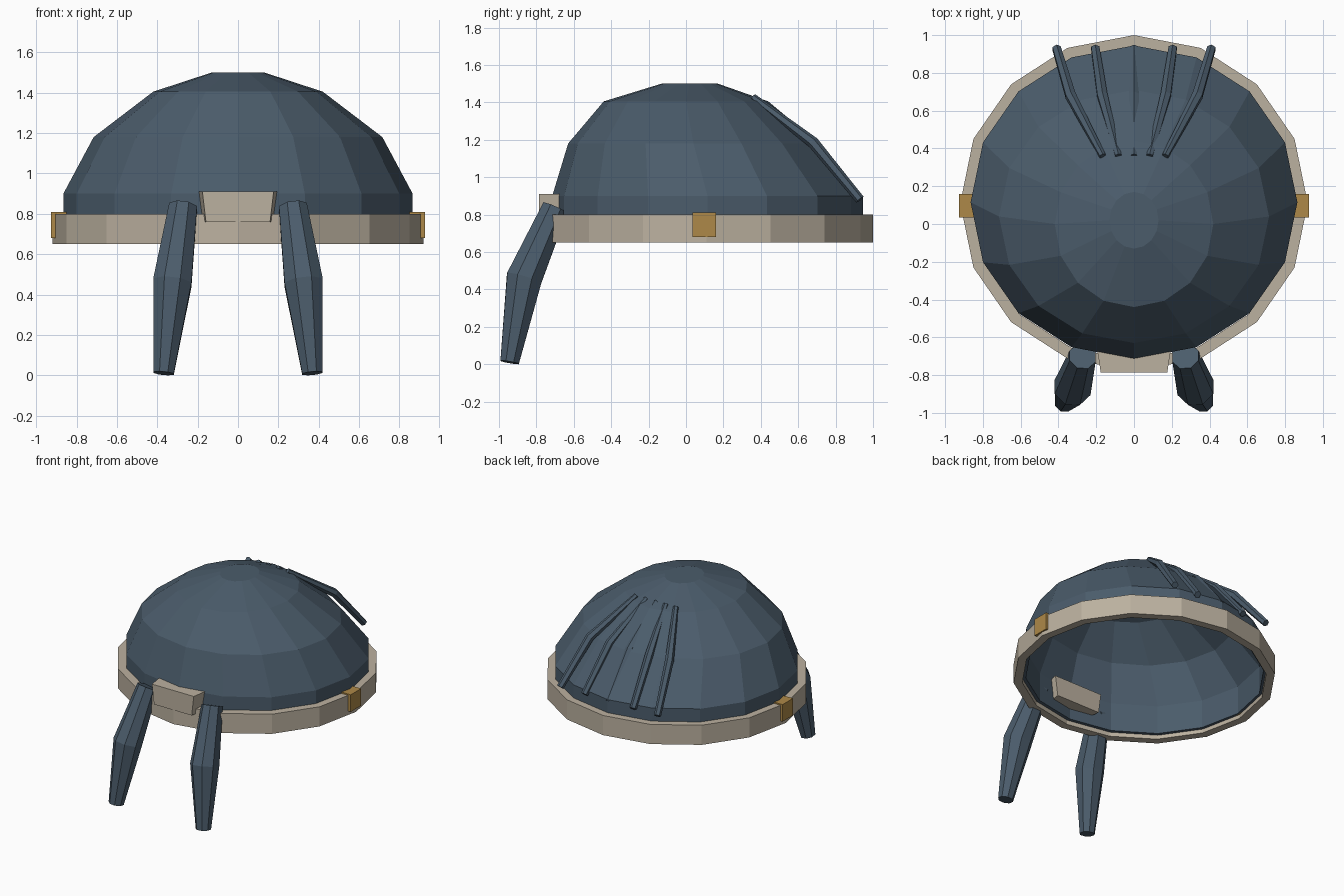
import bpy, bmesh, math
from mathutils import Vector

if "Cube" in bpy.data.objects:
    bpy.data.objects.remove(bpy.data.objects["Cube"])

SIDES = 16


def material(name, rgb):
    m = bpy.data.materials.new(name)
    m.diffuse_color = (*rgb, 1)
    m.use_nodes = True
    m.node_tree.nodes["Principled BSDF"].inputs["Base Color"].default_value = m.diffuse_color
    return m


BLUE = material("slate_blue", (0.07, 0.107, 0.147))
BEIGE = material("warm_beige", (0.50, 0.44, 0.35))
GOLD = material("dull_gold", (0.42, 0.25, 0.065))


def finish(name, bm, mat):
    bmesh.ops.recalc_face_normals(bm, faces=bm.faces)
    me = bpy.data.meshes.new(name)
    bm.to_mesh(me)
    bm.free()
    me.materials.append(mat)
    ob = bpy.data.objects.new(name, me)
    bpy.context.collection.objects.link(ob)
    return ob


def bridge(bm, a, b):
    n = len(a)
    for i in range(n):
        j = (i + 1) % n
        bm.faces.new((a[i], a[j], b[j], b[i]))


def ellipse(bm, cy, rx, ry, z):
    """Horizontal loop with one vertex pointing straight back."""
    return [bm.verts.new((rx * math.sin(t), cy + ry * math.cos(t), z))
            for t in (2 * math.pi * i / SIDES for i in range(SIDES))]


def tube(name, points, radii, sides, mat):
    """Tapered tube following a path, capped at both ends."""
    bm = bmesh.new()
    pts = [Vector(p) for p in points]
    loops = []
    for i, (p, r) in enumerate(zip(pts, radii)):
        d = (pts[min(i + 1, len(pts) - 1)] - pts[max(i - 1, 0)]).normalized()
        u = Vector((1, 0, 0))
        u = (u - d * u.dot(d)).normalized()
        v = d.cross(u)
        loops.append([bm.verts.new(p + r * (math.cos(t) * u + math.sin(t) * v))
                      for t in (2 * math.pi * (k + 0.5) / sides for k in range(sides))])
    for a, b in zip(loops, loops[1:]):
        bridge(bm, a, b)
    bm.faces.new(loops[0])
    bm.faces.new(loops[-1])
    return finish(name, bm, mat)


def block(name, lo, hi, mat):
    bm = bmesh.new()
    bmesh.ops.create_cube(bm, size=1)
    for v in bm.verts:
        v.co = Vector([(hi if c > 0 else lo)[i] for i, c in enumerate(v.co)])
    return bm, name, mat


# Faceted dome, swept back toward the rim, open underneath
bm = bmesh.new()
profile = [(0.115, 0.865, 0.83, 0.68), (0.115, 0.865, 0.83, 0.90),
           (0.04, 0.715, 0.67, 1.18), (0.00, 0.42, 0.44, 1.405),
           (0.02, 0.13, 0.15, 1.50)]
rows = [ellipse(bm, *p) for p in profile]
for a, b in zip(rows, rows[1:]):
    bridge(bm, a, b)
bm.faces.new(rows[-1])
dome = finish("dome", bm, BLUE)
shell = dome.modifiers.new("shell", "SOLIDIFY")
shell.thickness = 0.025
shell.offset = -1

# Rim band around the opening
bm = bmesh.new()
outer = [ellipse(bm, 0.11, 0.92, 0.89, z) for z in (0.65, 0.80)]
inner = [ellipse(bm, 0.11, 0.86, 0.83, z) for z in (0.65, 0.80)]
bridge(bm, outer[0], outer[1])
bridge(bm, outer[1], inner[1])
bridge(bm, inner[1], inner[0])
bridge(bm, inner[0], outer[0])
finish("rim_band", bm, BEIGE)

# Front clasp, narrower at the front and at the bottom
bm, name, mat = block("front_clasp", (-0.205, -0.785, 0.76), (0.205, -0.60, 0.91), BEIGE)
for v in bm.verts:
    if v.co.y < -0.7:
        v.co.x *= 0.86
    if v.co.z < 0.8:
        v.co.x *= 0.9
finish(name, bm, mat)

for side, s in (("left", -1), ("right", 1)):
    # Square side studs on the rim
    xs = sorted((s * 0.85, s * 0.927))
    finish(*(lambda b, n, m: (n, b, m))(
        *block(side + "_stud", (xs[0], 0.035, 0.68), (xs[1], 0.16, 0.81), GOLD)))
    # Hanging front locks
    tube(side + "_front_lock",
         [(s * 0.272, -0.70, 0.835), (s * 0.325, -0.865, 0.46), (s * 0.368, -0.943, 0.01)],
         [0.075, 0.103, 0.054], 8, BLUE)

# Raised strands fanning down the back
for i in range(5):
    k = i - 2
    tube("back_strand_%d" % (i + 1),
         [(k * 0.083, 0.36, 1.427), (k * 0.168, 0.68, 1.185), (k * 0.205, 0.93, 0.88)],
         [0.019, 0.031, 0.025], 6, BLUE)
